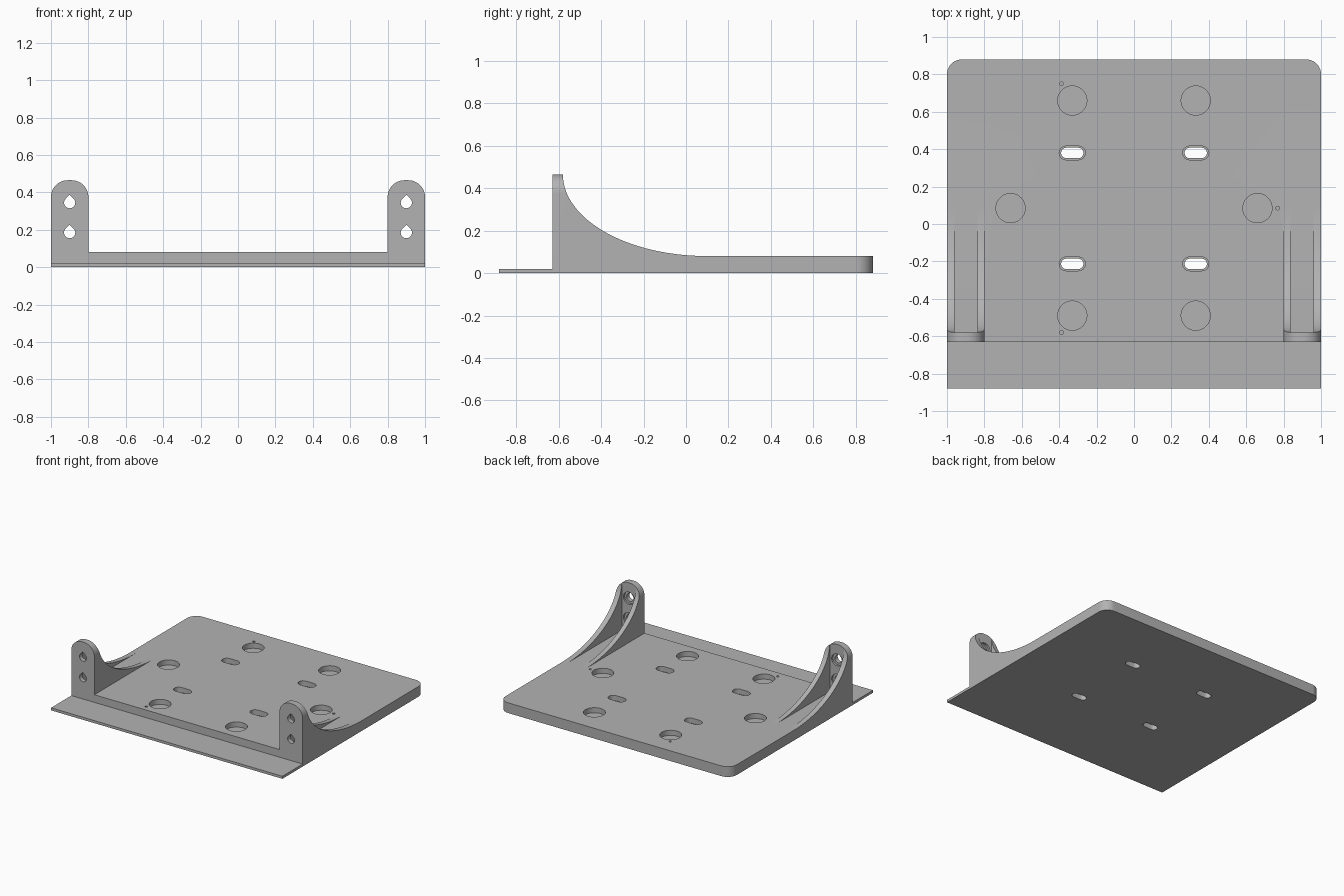
import bpy, bmesh
from math import sin, cos, radians, pi
from mathutils import Vector

old = bpy.data.objects.get("Cube")
if old:
    bpy.data.objects.remove(old, do_unlink=True)

grey = bpy.data.materials.new("plain_grey")
grey.use_nodes = True
colour = (0.45, 0.45, 0.45, 1)
grey.diffuse_color = colour
grey.node_tree.nodes["Principled BSDF"].inputs["Base Color"].default_value = colour


def arc(cx, cy, rx, ry, start, end, steps=16):
    angles = [radians(start + (end - start) * i / steps) for i in range(steps + 1)]
    return [(cx + rx * cos(a), cy + ry * sin(a)) for a in angles]


def prism(name, outline, axis, low, high):
    """Extrude a 2D outline along an axis (the outline uses the other two axes in order)."""
    place = {"x": lambda p: (low, p[0], p[1]),
             "y": lambda p: (p[0], low, p[1]),
             "z": lambda p: (p[0], p[1], low)}[axis]
    direction = Vector([float(axis == a) for a in "xyz"]) * (high - low)
    bm = bmesh.new()
    face = bm.faces.new([bm.verts.new(place(p)) for p in outline])
    extruded = bmesh.ops.extrude_face_region(bm, geom=[face])["geom"]
    moved = [v for v in extruded if isinstance(v, bmesh.types.BMVert)]
    bmesh.ops.translate(bm, verts=moved, vec=direction)
    bmesh.ops.recalc_face_normals(bm, faces=bm.faces)
    mesh = bpy.data.meshes.new(name)
    bm.to_mesh(mesh)
    bm.free()
    mesh.materials.append(grey)
    obj = bpy.data.objects.new(name, mesh)
    bpy.context.collection.objects.link(obj)
    return obj


def combine(target, tool, operation="DIFFERENCE"):
    mod = target.modifiers.new("cut", "BOOLEAN")
    mod.operation, mod.object, mod.solver = operation, tool, "EXACT"
    bpy.context.view_layer.objects.active = target
    bpy.ops.object.modifier_apply(modifier=mod.name)
    bpy.data.objects.remove(tool, do_unlink=True)


def rectangle(x0, x1, y0, y1):
    return [(x0, y0), (x1, y0), (x1, y1), (x0, y1)]


def slot(x, y, half, r):
    return arc(x + half - r, y, r, r, -90, 90, 8) + arc(x - half + r, y, r, r, 90, 270, 8)


def circle(x, y, r, steps=40):
    return arc(x, y, r, r, 0, 360, steps)[:-1]


def teardrop(x, z, r):
    return arc(x, z, r, r, 135, 405, 24) + [(x, z + r * 2 ** 0.5)]


TOP, EAR_TOP, FRONT, EAR_BACK = 0.08, 0.465, -0.63, -0.58

# Side profile: thin front lip, upright ears, sweeping gusset and plate
profile = [(-0.88, 0), (0.88, 0), (0.88, TOP)]
profile += arc(0.1, EAR_TOP, 0.1 - EAR_BACK, EAR_TOP - TOP, 270, 180, 32)
profile += [(FRONT, EAR_TOP), (FRONT, 0.02), (-0.88, 0.02)]
bracket = prism("mounting_bracket", profile, "x", -1.1, 1.1)

# Front outline: plate with two round-topped ears
r = 0.09
right_ear = [(1, -0.1)] + arc(1 - r, EAR_TOP - r, r, r, 0, 90)
right_ear += arc(0.8 + r, EAR_TOP - r, r, r, 90, 180) + [(0.8, TOP)]
outline = right_ear + [(-x, z) for x, z in reversed(right_ear)]
combine(bracket, prism("front_outline", outline, "y", -1, 1), "INTERSECT")

for s in (-1, 1):
    # Rounded back corners
    corner = arc(0.92, 0.88 - 0.08, 0.08, 0.08, 0, 90)
    corner += [(0.92, 0.95), (1.05, 0.95), (1.05, 0.8)]
    combine(bracket, prism("corner_cutter", [(s * x, y) for x, y in corner], "z", -0.1, 0.2))
    # Channel that leaves two thin ribs behind each ear
    a, b = sorted((s * 0.837, s * 0.96))
    combine(bracket, prism("channel_cutter", rectangle(a, b, EAR_BACK, 0.1), "z", TOP, 0.6))
    # Teardrop screw holes with a shallow seat behind
    for z in (0.185, 0.345):
        combine(bracket, prism("screw_cutter", teardrop(s * 0.9, z, 0.03), "y", -0.7, -0.5))
        combine(bracket, prism("seat_cutter", circle(s * 0.9, z, 0.047), "y", -0.595, -0.5))
    # Stepped slots through the plate
    for y in (-0.213, 0.38):
        combine(bracket, prism("slot_cutter", slot(s * 0.33, y, 0.06, 0.028), "z", -0.1, 0.2))
        combine(bracket, prism("step_cutter", slot(s * 0.33, y, 0.07, 0.037), "z", 0.04, 0.2))
    # Round blind pockets
    for x, y in ((0.33, 0.66), (0.33, -0.49), (0.66, 0.085)):
        combine(bracket, prism("pocket_cutter", circle(s * x, y, 0.078), "z", 0.04, 0.2))

# Small marker holes beside three pockets
for x, y in ((-0.388, 0.75), (-0.388, -0.58), (0.768, 0.085)):
    combine(bracket, prism("marker_cutter", circle(x, y, 0.01, 16), "z", 0.04, 0.2))

bpy.ops.object.select_all(action="DESELECT")
bracket.select_set(True)
bpy.context.view_layer.objects.active = bracket
bpy.ops.object.shade_smooth_by_angle(angle=radians(25))
